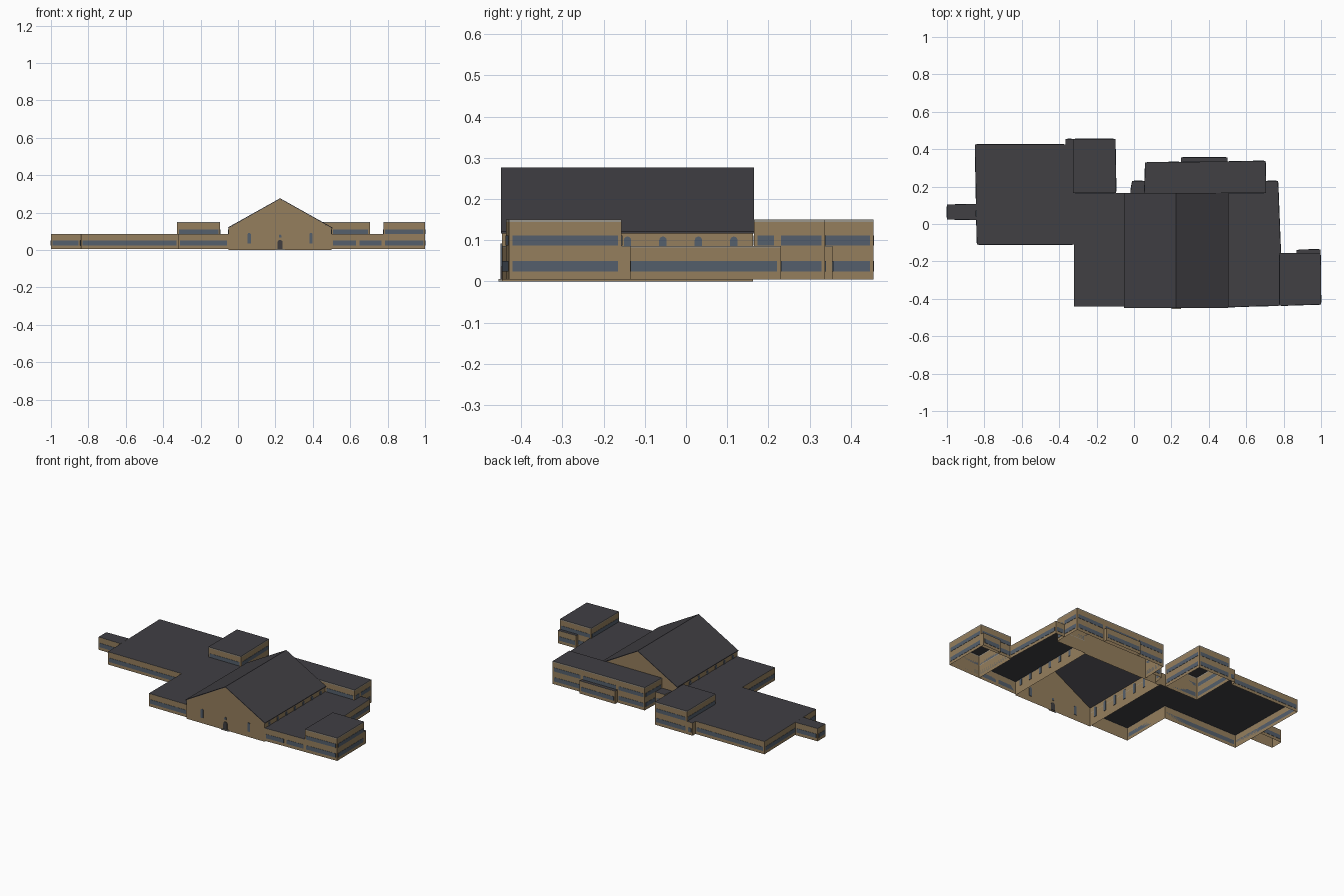
import bpy
import bmesh
import math
from mathutils import Vector

default_cube = bpy.data.objects.get("Cube")
if default_cube:
    bpy.data.objects.remove(default_cube, do_unlink=True)


def make_material(name, red, green, blue):
    material = bpy.data.materials.new(name)
    material.use_nodes = True
    colour = (red, green, blue, 1)
    material.diffuse_color = colour
    material.node_tree.nodes["Principled BSDF"].inputs["Base Color"].default_value = colour
    return material


wall_tan = make_material("wall tan", 0.30, 0.21, 0.11)
roof_dark = make_material("roof charcoal", 0.052, 0.050, 0.057)
trim_grey = make_material("trim grey", 0.33, 0.31, 0.27)
glass_blue = make_material("window slate blue", 0.09, 0.115, 0.15)
door_dark = make_material("door dark grey", 0.05, 0.048, 0.05)

GROUND = 0.005
LOW, HIGH = 0.086, 0.15
LOW_GLASS, HIGH_GLASS = (0.024, 0.05), (0.087, 0.111)


def finish(name, mesh_data, materials):
    mesh = bpy.data.meshes.new(name)
    mesh_data.to_mesh(mesh)
    mesh_data.free()
    for material in materials:
        mesh.materials.append(material)
    thing = bpy.data.objects.new(name, mesh)
    bpy.context.scene.collection.objects.link(thing)
    return thing


def add_prism(mesh_data, outline, depth):
    """Extrude a flat outline by a depth vector into a closed solid."""
    near = [mesh_data.verts.new(point) for point in outline]
    far = [mesh_data.verts.new(point + depth) for point in outline]
    mesh_data.faces.new(near)
    mesh_data.faces.new(far[::-1])
    for i in range(len(near)):
        j = (i + 1) % len(near)
        mesh_data.faces.new((near[j], near[i], far[i], far[j]))
    bmesh.ops.recalc_face_normals(mesh_data, faces=mesh_data.faces)


def edge_pairs(footprint):
    return zip(footprint, footprint[1:] + footprint[:1])


def wing(name, footprint, top, trim, blind=(), glass_rows=(LOW_GLASS,)):
    """Open-bottomed flat-roofed block with ribbon windows; footprint runs anticlockwise."""
    shell = bmesh.new()
    rings = [[shell.verts.new((x, y, z)) for x, y in footprint]
             for z in (GROUND, top - trim, top)]
    count = len(footprint)
    for level in range(2):
        for i in range(count):
            j = (i + 1) % count
            lower, upper = rings[level], rings[level + 1]
            face = shell.faces.new((lower[i], lower[j], upper[j], upper[i]))
            face.material_index = 2 * level
    shell.faces.new(rings[2]).material_index = 1
    finish(name, shell, (wall_tan, roof_dark, trim_grey))

    # Ribbon windows as thin plates on every wall that is not blind
    ribbons = bmesh.new()
    for i, (start, end) in enumerate(edge_pairs(footprint)):
        start, end = Vector((*start, 0)), Vector((*end, 0))
        along = end - start
        if i in blind or along.length < 0.04:
            continue
        along.normalize()
        outward = Vector((along.y, -along.x, 0))
        a, b = start + along * 0.009, end - along * 0.009
        for low, high in glass_rows:
            bottom, head = Vector((0, 0, low)), Vector((0, 0, high))
            add_prism(ribbons, [a + bottom, b + bottom, b + head, a + head], outward * 0.0015)
    finish(name + "_windows", ribbons, (glass_blue,))


def arched_plate(name, places, direction, normal, width, sill, head, material):
    """Round-headed thin plates that pass through the wall at each place."""
    plates = bmesh.new()
    radius = width / 2
    profile = [(-radius, sill), (radius, sill)]
    for step in range(9):
        angle = math.pi * step / 8
        profile.append((radius * math.cos(angle), head - radius + radius * math.sin(angle)))
    for place in places:
        outline = [place + direction * u + Vector((0, 0, z)) - normal * 0.003 for u, z in profile]
        add_prism(plates, outline, normal * 0.006)
    finish(name, plates, (material,))


# Low wings
wing("west_wing", [(-0.32, -0.44), (-0.05, -0.44), (-0.05, 0.165), (-0.325, 0.165),
                   (-0.325, 0.455), (-0.365, 0.455), (-0.365, 0.425), (-0.85, 0.425),
                   (-0.84, -0.11), (-0.32, -0.11)], LOW, 0.002, blind=(1, 2, 3))
wing("west_annex", [(-1, 0.025), (-0.843, 0.022), (-0.845, 0.107), (-1, 0.103)],
     LOW, 0.002, blind=(1,))
wing("east_wing", [(0.5, -0.445), (0.64, -0.44), (0.777, -0.437), (0.777, -0.157),
                   (0.785, -0.157), (0.77, 0.23), (0.705, 0.23), (0.705, 0.165), (0.5, 0.165)],
     LOW, 0.003, blind=(2, 6, 7, 8))
wing("east_rear_bay", [(0.87, -0.156), (0.998, -0.156), (0.998, -0.135), (0.87, -0.138)],
     LOW, 0.002, blind=(0,))
wing("north_bay", [(0.25, 0.332), (0.5, 0.332), (0.5, 0.356), (0.25, 0.356)],
     LOW, 0.002, blind=(0,))
wing("north_west_link", [(-0.02, 0.165), (0.055, 0.165), (0.055, 0.23), (-0.01, 0.23)],
     LOW, 0.002, blind=(0, 1))

# Two-storey blocks
both_rows = (LOW_GLASS, HIGH_GLASS)
wing("north_west_block", [(-0.325, 0.165), (-0.095, 0.165), (-0.1, 0.455), (-0.325, 0.455)],
     HIGH, 0.006, glass_rows=both_rows)
wing("east_block", [(0.777, -0.437), (1, -0.43), (0.998, -0.156), (0.777, -0.156)],
     HIGH, 0.006, glass_rows=both_rows)
wing("north_block", [(0.055, 0.165), (0.5, 0.165), (0.705, 0.165), (0.705, 0.222),
                     (0.703, 0.338), (0.5, 0.334), (0.25, 0.332), (0.06, 0.33)],
     HIGH, 0.006, blind=(0,), glass_rows=both_rows)

# Gabled hall walls, open underneath
FRONT, BACK = -0.447, 0.163
WEST, EAST, RIDGE = -0.05, 0.5, 0.225
EAVE, PEAK = 0.118, 0.273
gable = [(WEST, 0), (EAST, 0), (EAST, EAVE), (RIDGE, PEAK), (WEST, EAVE)]
hall = bmesh.new()
front_gable = [hall.verts.new((x, FRONT, z)) for x, z in gable]
back_gable = [hall.verts.new((x, BACK, z)) for x, z in gable]
hall.faces.new(front_gable)
hall.faces.new(back_gable[::-1])
for a, b in ((1, 2), (4, 0)):
    hall.faces.new((front_gable[b], front_gable[a], back_gable[a], back_gable[b]))
finish("hall_walls", hall, (wall_tan,))

# Gabled hall roof slabs
roof = bmesh.new()
for eave_x in (WEST - 0.004, EAST + 0.004):
    slab = [(eave_x, EAVE - 0.002), (RIDGE, PEAK), (RIDGE, PEAK + 0.004), (eave_x, EAVE + 0.003)]
    add_prism(roof, [Vector((x, FRONT - 0.002, z)) for x, z in slab],
              Vector((0, BACK - FRONT + 0.004, 0)))
finish("hall_roof", roof, (roof_dark,))

# Hall side windows, front lancets and door
x_axis, y_axis = Vector((1, 0, 0)), Vector((0, 1, 0))
for side, wall_x in (("west", WEST), ("east", EAST)):
    places = [Vector((wall_x, -0.4 + 0.086 * i, 0)) for i in range(7)]
    arched_plate(side + "_hall_windows", places, y_axis, x_axis, 0.018, 0.045, 0.109, glass_blue)
lancets = [Vector((RIDGE + offset, FRONT, 0)) for offset in (-0.165, 0.165)]
arched_plate("front_lancets", lancets, x_axis, y_axis, 0.018, 0.035, 0.092, glass_blue)
centre = [Vector((RIDGE, FRONT, 0))]
arched_plate("front_door", centre, x_axis, y_axis, 0.028, 0.004, 0.054, door_dark)
arched_plate("small_gable_window", centre, x_axis, y_axis, 0.014, 0.068, 0.083, glass_blue)

# Door step
step_shape = [Vector((RIDGE + u, FRONT, z))
              for u, z in ((-0.025, 0), (0.025, 0), (0.025, 0.006), (-0.025, 0.006))]
step = bmesh.new()
add_prism(step, step_shape, y_axis * -0.008)
finish("door_step", step, (trim_grey,))
